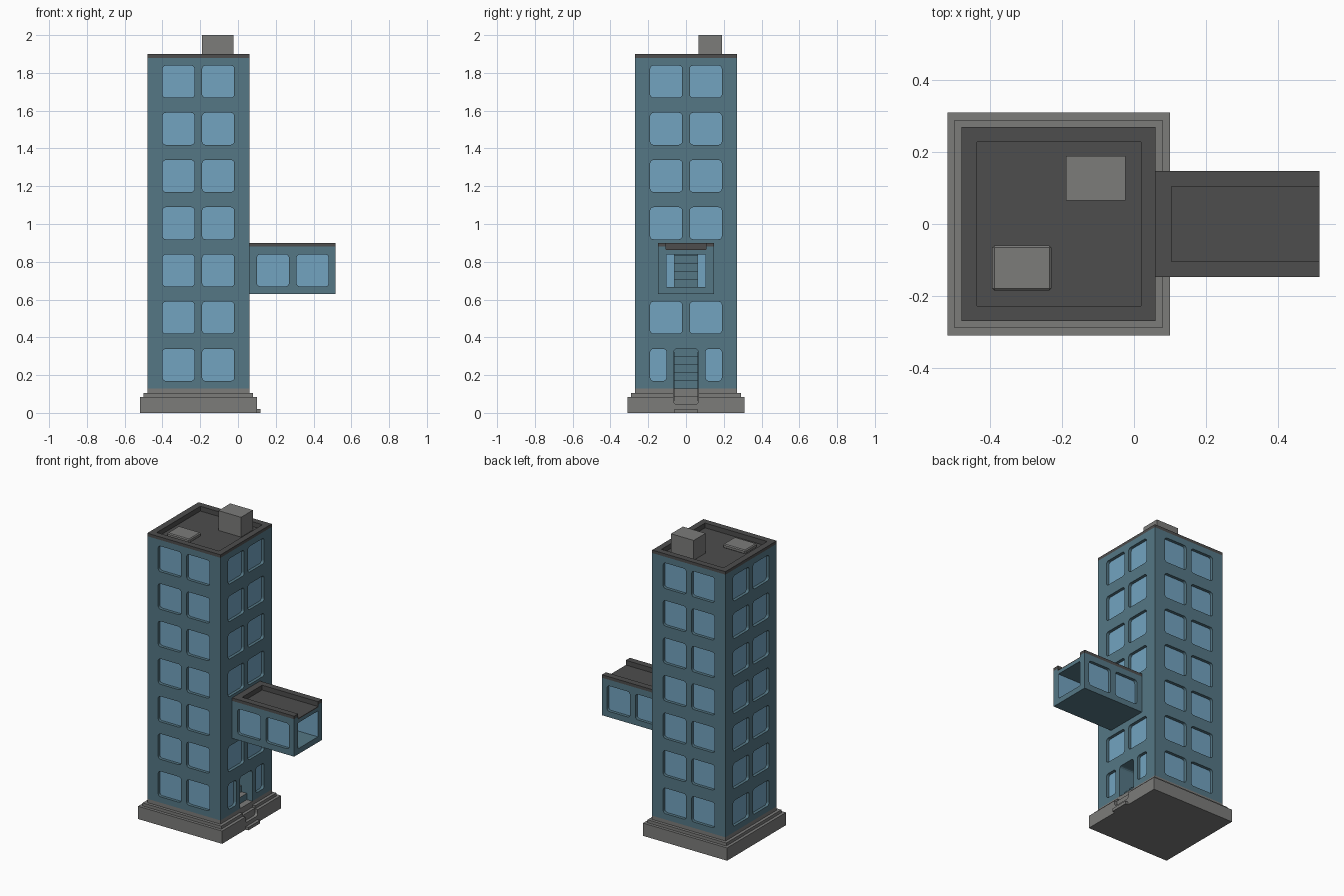
import bpy, bmesh, math

old = bpy.data.objects.get("Cube")
if old:
    bpy.data.objects.remove(old, do_unlink=True)


def material(name, rgb):
    m = bpy.data.materials.new(name)
    m.use_nodes = True
    m.diffuse_color = (*rgb, 1)
    m.node_tree.nodes["Principled BSDF"].inputs["Base Color"].default_value = (*rgb, 1)
    return m


WALL = material("teal_wall", (0.09, 0.185, 0.235))
GLASS = material("light_blue_glass", (0.17, 0.37, 0.53))
STONE = material("grey_stone", (0.20, 0.20, 0.195))
ROOF = material("dark_roof", (0.075, 0.075, 0.075))


def prism(bm, axis, outline, d0, d1):
    """Extrude a (u, z) outline along x or y."""
    place = (lambda u, z, d: (d, u, z)) if axis == "x" else (lambda u, z, d: (u, d, z))
    a = [bm.verts.new(place(u, z, d0)) for u, z in outline]
    b = [bm.verts.new(place(u, z, d1)) for u, z in outline]
    n = len(outline)
    bm.faces.new(a)
    bm.faces.new(b[::-1])
    for i in range(n):
        j = (i + 1) % n
        bm.faces.new((a[j], a[i], b[i], b[j]))


def panel(bm, axis, u0, u1, z0, z1, d0, d1, r=0.018):
    """Rounded rectangular block facing along the axis."""
    pts = []
    for cu, cz, start in ((u1 - r, z1 - r, 0), (u0 + r, z1 - r, 90),
                          (u0 + r, z0 + r, 180), (u1 - r, z0 + r, 270)):
        for s in range(4):
            t = math.radians(start + s * 30)
            pts.append((cu + r * math.cos(t), cz + r * math.sin(t)))
    prism(bm, axis, pts, d0, d1)


def box(bm, x0, x1, y0, y1, z0, z1):
    prism(bm, "x", [(y0, z0), (y1, z0), (y1, z1), (y0, z1)], x0, x1)


def finish(name, bm, *mats):
    bmesh.ops.recalc_face_normals(bm, faces=bm.faces[:])
    me = bpy.data.meshes.new(name)
    bm.to_mesh(me)
    bm.free()
    for m in mats:
        me.materials.append(m)
    ob = bpy.data.objects.new(name, me)
    bpy.context.scene.collection.objects.link(ob)
    return ob


def block(name, mat, *dims):
    bm = bmesh.new()
    box(bm, *dims)
    return finish(name, bm, mat)


def cut(target, cutter):
    cutter.hide_render = True
    mod = target.modifiers.new("cut", "BOOLEAN")
    mod.operation = "DIFFERENCE"
    mod.solver = "EXACT"
    mod.object = cutter
    bpy.context.view_layer.objects.active = target
    bpy.ops.object.modifier_apply(modifier=mod.name)


def windows(name, target, items):
    """Recess rounded windows and put a glass plate at the back of each."""
    holes, panes = bmesh.new(), bmesh.new()
    for axis, side, plane, u0, u1, z0 in items:
        back = plane - side * 0.022
        panel(holes, axis, u0, u1, z0, z0 + 0.17, back, plane + side * 0.02)
        panel(panes, axis, u0, u1, z0, z0 + 0.17, back - side * 0.002, back + side * 0.002)
    cutter = finish("window_cutter", holes, WALL)
    cut(target, cutter)
    bpy.data.objects.remove(cutter, do_unlink=True)
    finish(name, panes, GLASS)


def roof_tray(name, target, x0, x1, y, top, wx0, wx1, wy):
    """Dark parapet with a sunken floor; the well may run out through one end."""
    rim, floor = top - 0.02, top - 0.032
    well = block("well_cutter", WALL, wx0 - 0.004, wx1 + 0.004 + (wx1 >= x1) * 0.1,
                 -wy - 0.004, wy + 0.004, floor - 0.006, top + 0.1)
    cut(target, well)
    bpy.data.objects.remove(well, do_unlink=True)
    bm = bmesh.new()
    half = [(wy, floor), (wy, top), (y, top), (y, rim), (wy + 0.004, rim), (wy + 0.004, floor - 0.006)]
    prism(bm, "x", half + [(-u, z) for u, z in reversed(half)], wx0, wx1)
    for a, b, l0, l1 in ((x0, wx0, wx0 - 0.004, wx0), (wx1, x1, wx1, wx1 + 0.004)):
        if b - a > 0.001:
            box(bm, a, b, -y, y, rim, top)
            box(bm, l0, l1, -wy, wy, floor - 0.006, rim)
    finish(name, bm, ROOF)


# Main volumes
tower = block("tower_walls", WALL, -0.48, 0.06, -0.27, 0.27, 0.13, 1.88)
bridge = block("annex_walls", WALL, 0.06, 0.517, -0.147, 0.147, 0.63, 0.88)
base = block("base_slab", STONE, -0.52, 0.10, -0.31, 0.31, 0, 0.085)
ledge = block("base_ledge", STONE, -0.50, 0.08, -0.29, 0.29, 0.085, 0.105)
band = block("base_band", STONE, -0.48, 0.06, -0.27, 0.27, 0.105, 0.13)

# Tower windows: seven floors on four sides
items = []
for k in range(7):
    z = 0.169 + 0.25 * k
    for s in (-1, 1):
        lo, hi = sorted((s * 0.02, s * 0.19))
        items.append(("y", -1, -0.27, lo - 0.21, hi - 0.21, z))
        items.append(("y", 1, 0.27, lo - 0.21, hi - 0.21, z))
        items.append(("x", -1, -0.48, lo, hi, z))
        if k == 0:
            lo, hi = sorted((s * 0.103, s * 0.19))
        if k != 2:
            items.append(("x", 1, 0.06, lo, hi, z))
windows("tower_windows", tower, items)

# Annex windows on front and back
windows("annex_windows", bridge, [("y", s, s * 0.147, u, u + 0.17, 0.669)
                                  for s in (-1, 1) for u in (0.10, 0.31)])

# Entrance passage through base and tower
bm = bmesh.new()
panel(bm, "x", -0.065, 0.065, 0.045, 0.34, -0.2, 0.3)
door = finish("entrance_cutter", bm, WALL)
for ob in (tower, base, ledge, band):
    cut(ob, door)

# Annex passage, open at its outer end, with a door into the tower
tunnel = block("passage_cutter", WALL, 0.04, 0.7, -0.106, 0.106, 0.667, 0.839)
inner_door = block("inner_door_cutter", WALL, -0.2, 0.05, -0.061, 0.061, 0.667, 0.839)
cut(tower, tunnel)
cut(tower, inner_door)
cut(bridge, tunnel)
for ob in (door, tunnel, inner_door):
    bpy.data.objects.remove(ob, do_unlink=True)

# Glass lining of the passage
bm = bmesh.new()
for s in (-1, 1):
    y0, y1 = sorted((s * 0.103, s * 0.108))
    box(bm, 0.042, 0.516, y0, y1, 0.667, 0.839)
    y0, y1 = sorted((s * 0.061, s * 0.106))
    box(bm, 0.038, 0.043, y0, y1, 0.667, 0.839)
finish("passage_glass", bm, GLASS)


# Stairs: grey treads, wall-coloured risers inside the building
def stairs(name, steps, half, bottom):
    bm = bmesh.new()
    for front, top in steps:
        box(bm, front - 0.04, front, -half, half, bottom, top)
    bmesh.ops.recalc_face_normals(bm, faces=bm.faces[:])
    for f in bm.faces:
        if f.normal.z < 0.5 and max(v.co.z for v in f.verts) > 0.135:
            f.material_index = 1
    finish(name, bm, STONE, WALL)


stairs("entrance_stairs", [(0.08, 0.09), (0.06, 0.13)]
       + [(0.02 - 0.04 * i, 0.172 + 0.042 * i) for i in range(5)], 0.0645, 0.04)
stairs("upper_stairs", [(0.02 - 0.04 * i, 0.709 + 0.042 * i) for i in range(4)], 0.0605, 0.66)
block("bottom_step", STONE, 0.09, 0.12, -0.062, 0.062, 0, 0.02)

# Roofs
roof_tray("tower_roof", tower, -0.48, 0.06, 0.27, 1.90, -0.438, 0.02, 0.229)
roof_tray("annex_roof", bridge, 0.06, 0.517, 0.147, 0.90, 0.104, 0.517, 0.105)

# Rooftop housing and low hatch
block("roof_housing", STONE, -0.19, -0.023, 0.065, 0.19, 1.865, 2.0)
hatch = block("roof_hatch", STONE, -0.395, -0.23, -0.185, -0.06, 1.865, 1.892)
bev = hatch.modifiers.new("bevel", "BEVEL")
bev.width = 0.006
bev.segments = 1
